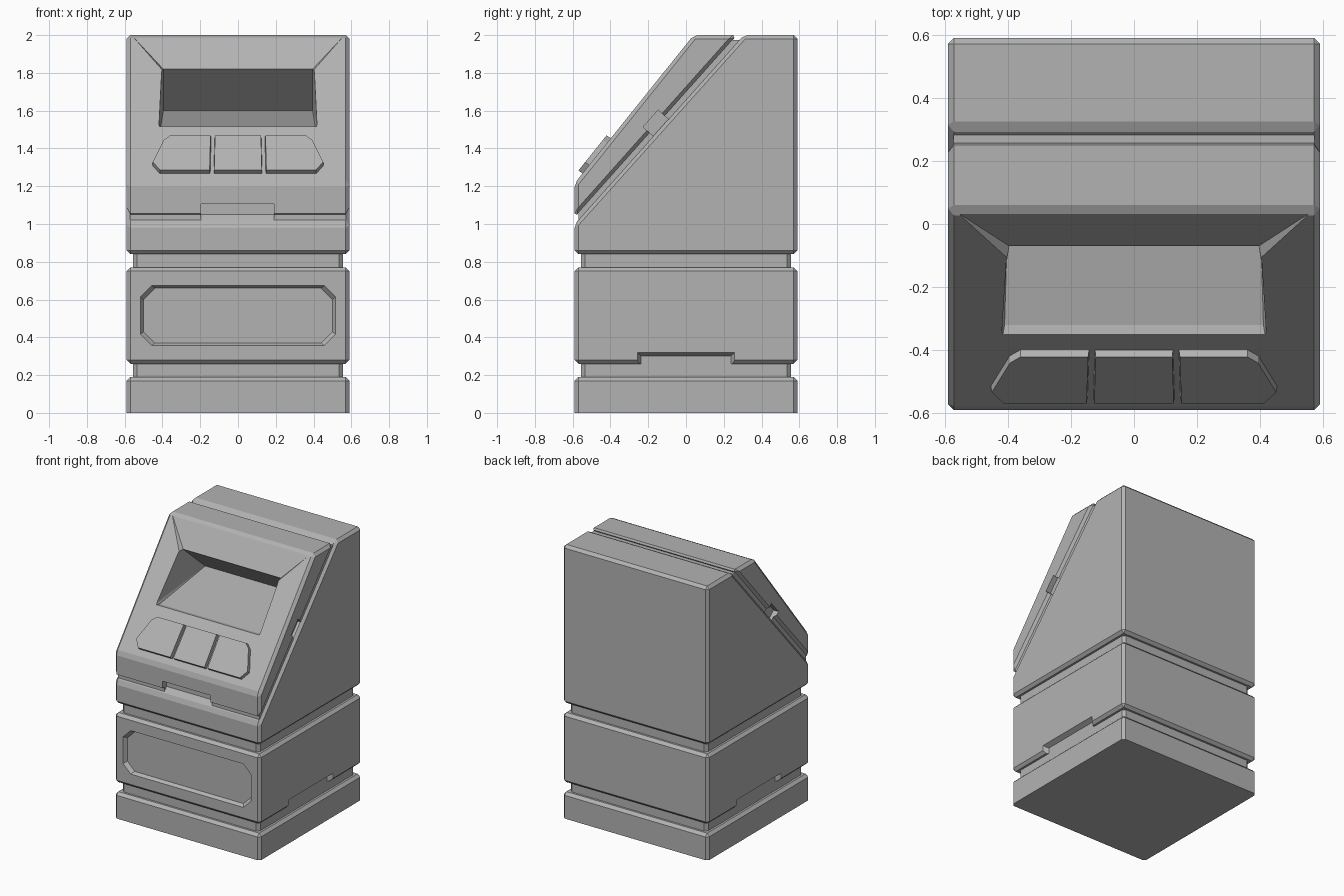
import bpy, bmesh
from mathutils import Vector

if "Cube" in bpy.data.objects:
    bpy.data.objects.remove(bpy.data.objects["Cube"], do_unlink=True)

grey = bpy.data.materials.new("mid grey")
grey.use_nodes = True
colour = (0.45, 0.45, 0.45, 1)
grey.diffuse_color = colour
grey.node_tree.nodes["Principled BSDF"].inputs["Base Color"].default_value = colour


def solid(name, points, bevel=0.0, keep=lambda e: True):
    """Convex solid around the points, with flat chamfers on the kept edges."""
    bm = bmesh.new()
    for p in points:
        bm.verts.new(p)
    bmesh.ops.convex_hull(bm, input=bm.verts)
    bmesh.ops.dissolve_limit(bm, angle_limit=0.01, verts=bm.verts, edges=bm.edges)
    if bevel:
        edges = [e for e in bm.edges if keep(e)]
        bmesh.ops.bevel(bm, geom=edges, offset=bevel, segments=1,
                        affect='EDGES', clamp_overlap=True)
    bmesh.ops.recalc_face_normals(bm, faces=bm.faces)
    mesh = bpy.data.meshes.new(name)
    bm.to_mesh(mesh)
    bm.free()
    mesh.materials.append(grey)
    obj = bpy.data.objects.new(name, mesh)
    bpy.context.collection.objects.link(obj)
    return obj


def mirror_x(points):
    return [(s * x, y, z) for x, y, z in points for s in (-1, 1)]


def prism(name, half_width, profile, bevel=0.0):
    """Side profile (y, z) spanned across the width."""
    return solid(name, mirror_x([(half_width, y, z) for y, z in profile]), bevel)


def box_points(w, z0, z1):
    return [(x, y, z) for x in (-w, w) for y in (-w, w) for z in (z0, z1)]


def cut(obj, cutters):
    for c in cutters:
        m = obj.modifiers.new("cut", 'BOOLEAN')
        m.operation, m.solver, m.object = 'DIFFERENCE', 'EXACT', c
    bpy.context.view_layer.update()
    graph = bpy.context.evaluated_depsgraph_get()
    mesh = bpy.data.meshes.new_from_object(obj.evaluated_get(graph))
    obj.modifiers.clear()
    obj.data = mesh


W = 0.59      # half width of the outer blocks
C = 0.02      # chamfer

# Stacked blocks with a narrower core showing in the grooves
solid("base_block", box_points(W, 0, 0.19), C,
      lambda e: max(v.co.z for v in e.verts) > 0.01)
solid("inner_core", box_points(0.555, 0.1, 0.92), C)
drawer = solid("middle_block", box_points(W, 0.26, 0.77), C)

# Wedge body, sloping display panel and the seam between them
body = prism("upper_body", W,
             [(-W, 0.84), (W, 0.84), (W, 2), (0.305, 2), (-W, 1.0)], C)
panel = prism("display_panel", W,
              [(-W, 1.035), (-W, 1.215), (0.04, 2), (0.27, 2)], C)
seam = prism("panel_seam", 0.572,
             [(-0.57, 0.95), (-0.57, 1.1), (0.2, 1.975), (0.4, 1.975)])

# Octagonal recess on the front of the middle block
def octagon(w, h, chamfer, y):
    return [(sx * (w - dx), y, 0.515 + sz * (h - dz))
            for sx in (-1, 1) for sz in (-1, 1)
            for dx, dz in ((chamfer, 0), (0, chamfer))]

front_recess = solid("front_recess_cutter",
                     octagon(0.53, 0.17, 0.06, -0.61) + octagon(0.5, 0.145, 0.06, -0.565))

# Finger slots under both sides of the middle block
slots = []
for s in (-1, 1):
    slots.append(solid("slot_cutter", [
        (s * x, t * y, z) for t in (-1, 1) for x, y, z in (
            (0.62, 0.275, 0.333), (0.55, 0.235, 0.30),
            (0.62, 0.25, 0.2), (0.55, 0.235, 0.2))]))
cut(drawer, [front_recess] + slots)

# Screen well with a nearly level floor, and the steeper hood above it
well = solid("well_cutter", mirror_x([
    (0.42, -0.38, 1.52), (0.41, -0.32, 1.51), (0.395, 0.185, 1.6),
    (0.395, -0.07, 1.82), (0.405, -0.14, 1.82)]))
hood = solid("hood_cutter", mirror_x([
    (0.565, 0.04, 2.001), (0.58, 0.01, 2.01), (0.395, -0.07, 1.82),
    (0.41, -0.14, 1.815)]))

# Pry notches on the front and both sides of the panel
front_notch = solid("front_notch_cutter", [
    (x, y, z) for x in (-0.197, 0.19) for y in (-0.65, -0.545) for z in (1.02, 1.105)])
along = Vector((0, 0.665, 0.747))
out = Vector((0, -0.747, 0.665))
middle = Vector((0, -0.15, 1.525))
side_notches = []
for s in (-1, 1):
    side_notches.append(solid("side_notch_cutter", [
        middle + along * a + out * b + Vector((s * x, 0, 0))
        for a in (-0.06, 0.06) for b in (-0.025, 0.05) for x in (0.55, 0.65)]))

notches = [front_notch] + side_notches
cut(panel, [well, hood] + notches)
cut(seam, [well] + notches)
cut(body, [well])

# Three raised keys on the slope
normal = Vector((0, -0.78, 0.626))

def key(name, outline):
    n = len(outline)
    cx = sum(p[0] for p in outline) / n
    cz = sum(p[1] for p in outline) / n
    points = []
    for x, z in outline:
        for lift, k in ((-0.02, 1.0), (0.027, 0.97)):
            px, pz = cx + (x - cx) * k, cz + (z - cz) * k
            on_slope = Vector((px, -W + (pz - 1.215) / 1.246, pz))
            points.append(on_slope + normal * lift)
    solid(name, points)

side_key = [(0.145, 1.265), (0.415, 1.265), (0.455, 1.31),
            (0.395, 1.43), (0.36, 1.455), (0.14, 1.455)]
key("left_key", side_key)
key("right_key", [(-x, z) for x, z in side_key])
key("middle_key", [(-0.13, 1.265), (0.13, 1.265), (0.125, 1.455), (-0.125, 1.455)])

# Cutters are no longer needed
for c in [front_recess, well, hood] + slots + notches:
    bpy.data.objects.remove(c, do_unlink=True)
